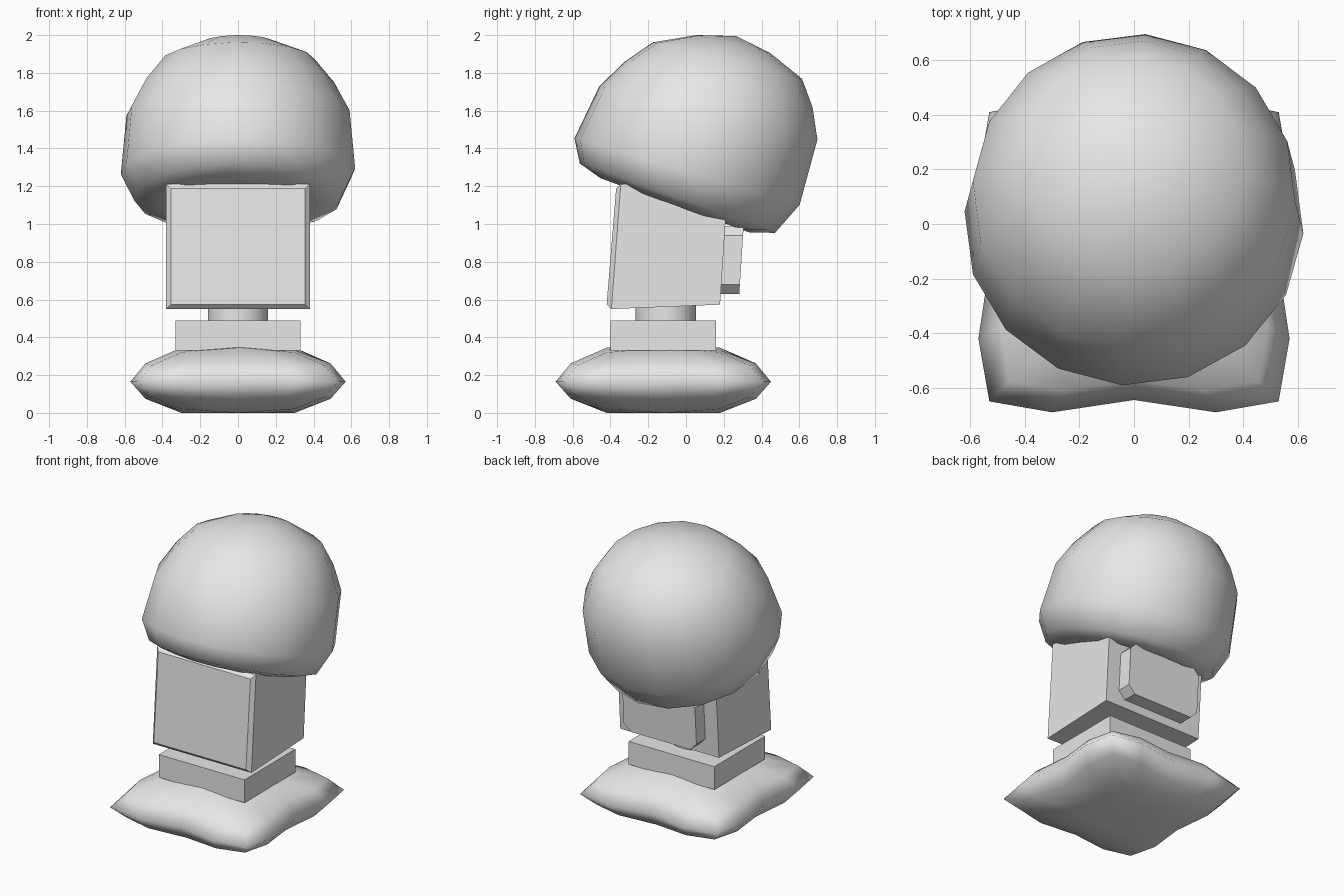
import bpy, bmesh, math
from mathutils import Matrix, Vector

cube = bpy.data.objects.get("Cube")
if cube:
    bpy.data.objects.remove(cube, do_unlink=True)

# Single plain material
grey = bpy.data.materials.new("light grey")
grey.use_nodes = True
colour = (0.8, 0.8, 0.8, 1)
grey.diffuse_color = colour
grey.node_tree.nodes["Principled BSDF"].inputs["Base Color"].default_value = colour


def finish(name, bm, smooth=False):
    bmesh.ops.recalc_face_normals(bm, faces=bm.faces)
    for f in bm.faces:
        f.smooth = smooth
    mesh = bpy.data.meshes.new(name)
    bm.to_mesh(mesh)
    bm.free()
    mesh.materials.append(grey)
    ob = bpy.data.objects.new(name, mesh)
    bpy.context.collection.objects.link(ob)
    return ob


def loft(name, sections):
    """Closed solid through rings of equal point count."""
    bm = bmesh.new()
    rings = [[bm.verts.new(p) for p in ring] for ring in sections]
    n = len(rings[0])
    for a, b in zip(rings, rings[1:]):
        for i in range(n):
            j = (i + 1) % n
            bm.faces.new((a[i], a[j], b[j], b[i]))
    bm.faces.new(rings[0])
    bm.faces.new(rings[-1])
    return finish(name, bm)


# Base cushion: a gridded cube pulled into a pillow with pinched corners
def pillow_point(v):
    s, t, c = v
    a, b, h = abs(s), abs(t), abs(c)
    if h > 0.99:                                   # top and bottom panels
        x, y = 0.3 * s, 0.3 * t
        rise = 0.2 - 0.02 * max(a, b) ** 2 - 0.025 * a * b
    else:                                          # bulging sides
        def reach(p, q):                           # p across the edge, q along it
            if p < 0.99:
                return 0.6 * p
            return (0.525, 0.57, 0.53)[round(q * 2)]
        k = 1.0 if h < 0.1 else 0.86
        x = math.copysign(reach(a, b), s) * k
        y = math.copysign(reach(b, a), t) * k
        rise = 0 if h < 0.1 else 0.107 - 0.02 * a * b
    z = 0.165 + rise if c > 0 else 0.165 - rise * 0.93
    return Vector((x, y - 0.12, max(z, 0)))


bm = bmesh.new()
bmesh.ops.create_cube(bm, size=2)
bmesh.ops.subdivide_edges(bm, edges=bm.edges, cuts=3, use_grid_fill=True)
for v in bm.verts:
    v.co = pillow_point(v.co.copy())
# Seat the underside on the ground
low = min(v.co.z for v in bm.verts)
for v in bm.verts:
    if v.co.z < 0.05:
        v.co.z -= low
finish("base_cushion", bm, True)


# Plinth slab
def rect(hw, yb, zb, yt, zt):
    return [(-hw, yb, zb), (hw, yb, zb), (hw, yt, zt), (-hw, yt, zt)]


loft("plinth", [rect(0.33, y, 0.33, y, 0.49) for y in (-0.40, 0.16)])

# Neck post
bm = bmesh.new()
bmesh.ops.create_cone(bm, cap_ends=True, segments=32, radius1=0.16, radius2=0.16,
                      depth=0.2, matrix=Matrix.Translation((0, -0.108, 0.54)))
neck = finish("neck", bm)
for p in neck.data.polygons:
    p.use_smooth = abs(p.normal.z) < 0.5

# Head block, leaning back slightly, with a chamfered front
loft("head_block", [
    rect(0.355, -0.42, 0.575, -0.37, 1.187),
    rect(0.38, -0.395, 0.55, -0.345, 1.213),
    rect(0.38, 0.18, 0.573, 0.222, 1.21),
])

# Back panel with clipped corners
hw, z0, z1, c = 0.28, 0.63, 0.99, 0.05
outline = [(-hw + c, z0), (hw - c, z0), (hw, z0 + c), (hw, z1 - c),
           (hw - c, z1), (-hw + c, z1), (-hw, z1 - c), (-hw, z0 + c)]
loft("back_panel", [[(x, y + 0.065 * (z - z0), z) for x, z in outline]
                    for y in (0.16, 0.282)])

# Domed cap: a turned profile, sheared and tipped toward the back
profile = [(0, 0.633), (0.2, 0.588), (0.405, 0.495), (0.51, 0.36), (0.592, 0.2),
           (0.622, -0.13), (0.55, -0.28), (0.42, -0.32), (0.2, -0.30), (0, -0.285)]
bm = bmesh.new()
verts = [bm.verts.new((0, -r, z)) for r, z in profile]
edges = [bm.edges.new(pair) for pair in zip(verts, verts[1:])]
bmesh.ops.spin(bm, geom=verts + edges, cent=(0, 0, 0), axis=(0, 0, 1),
               angle=2 * math.pi, steps=16)
bmesh.ops.remove_doubles(bm, verts=bm.verts, dist=0.001)
for v in bm.verts:
    v.co.z += 0.11 * v.co.y * min(1, max(0, (v.co.z + 0.3) / 0.3))
bm.transform(Matrix.Translation((0, 0.05, 1.4)) @ Matrix.Rotation(math.radians(-20), 4, "X")
             @ Matrix.Rotation(math.radians(-4), 4, "Z"))
finish("domed_cap", bm, True)
